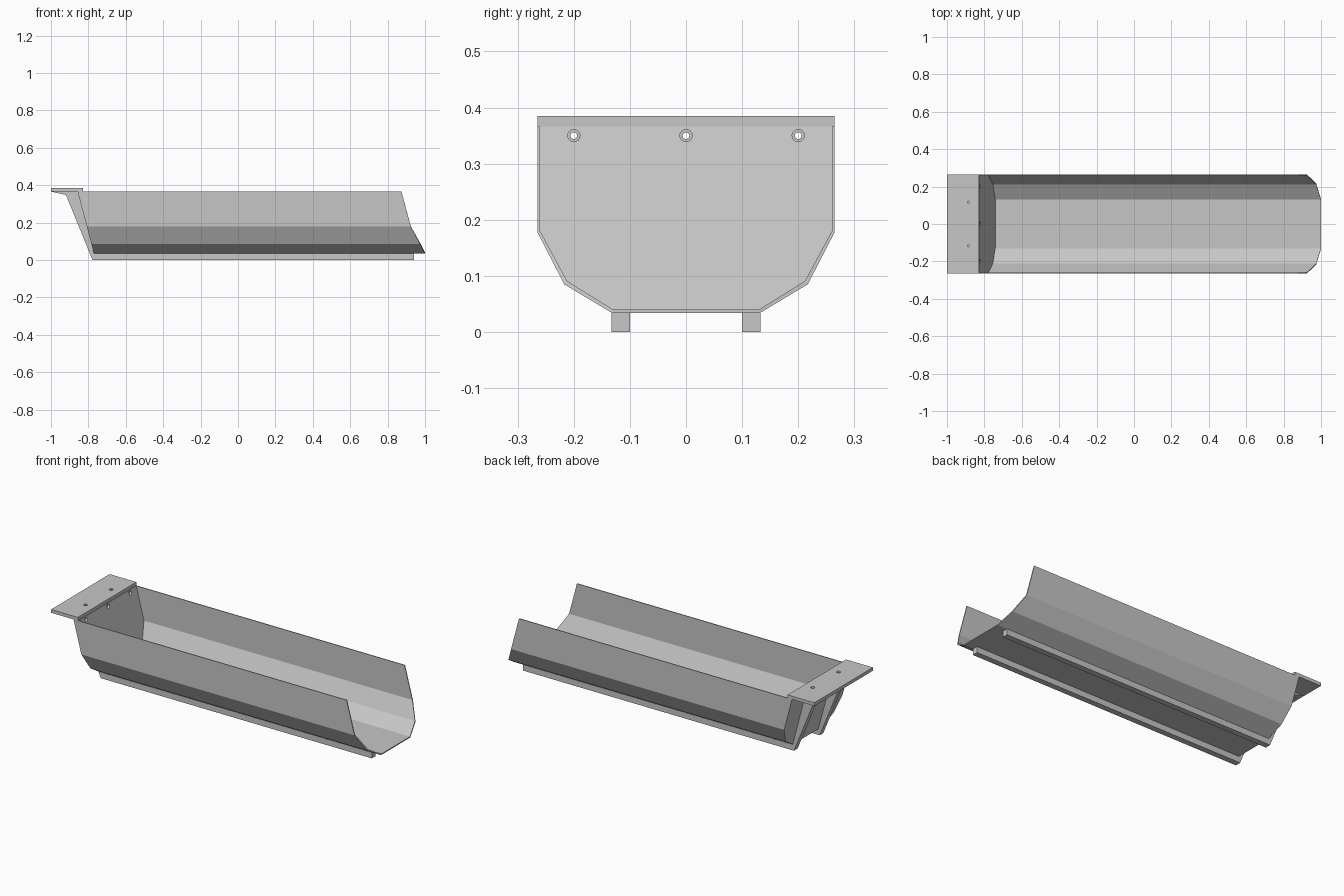
import bpy
import bmesh

cube = bpy.data.objects.get("Cube")
if cube:
    bpy.data.objects.remove(cube, do_unlink=True)

steel = bpy.data.materials.new("light grey steel")
steel.use_nodes = True
grey = (0.57, 0.57, 0.57, 1)
steel.diffuse_color = grey
steel.node_tree.nodes["Principled BSDF"].inputs["Base Color"].default_value = grey

RIM = 0.366


def prism(name, ring_a, ring_b):
    """Solid between two matching rings of points."""
    bm = bmesh.new()
    a = [bm.verts.new(p) for p in ring_a]
    b = [bm.verts.new(p) for p in ring_b]
    n = len(a)
    bm.faces.new(a)
    bm.faces.new(b[::-1])
    for i in range(n):
        j = (i + 1) % n
        bm.faces.new((a[j], a[i], b[i], b[j]))
    bmesh.ops.recalc_face_normals(bm, faces=bm.faces)
    mesh = bpy.data.meshes.new(name)
    bm.to_mesh(mesh)
    bm.free()
    mesh.materials.append(steel)
    obj = bpy.data.objects.new(name, mesh)
    bpy.context.collection.objects.link(obj)
    return obj


def side_prism(name, profile, y0, y1):
    """Extrude an (x, z) profile from y0 to y1."""
    return prism(name, [(x, y0, z) for x, z in profile],
                 [(x, y1, z) for x, z in profile])


def drill(obj, radius, depth, location, rotation):
    """Cut one round hole."""
    bpy.ops.mesh.primitive_cylinder_add(vertices=16, radius=radius, depth=depth,
                                        location=location, rotation=rotation)
    cutter = bpy.context.object
    cutter.hide_render = True
    mod = obj.modifiers.new("hole", "BOOLEAN")
    mod.operation = "DIFFERENCE"
    mod.solver = "EXACT"
    mod.object = cutter
    bpy.context.view_layer.objects.active = obj
    bpy.ops.object.modifier_apply(modifier=mod.name)
    bpy.data.objects.remove(cutter, do_unlink=True)


def mirrored(half):
    return half + [(-y, z) for y, z in reversed(half)]


def slant(z, offset):
    """X of the sloping headboard plane at a height."""
    return offset - 0.264 * z


OUTER, INNER = -0.761, -0.731

# Open trough: outer skin down one side and up the other, then back inside
outside = mirrored([(0.265, RIM), (0.265, 0.178), (0.217, 0.085), (0.132, 0.034)])
inside = mirrored([(0.260, RIM), (0.260, 0.180), (0.212, 0.091), (0.130, 0.040)])
mouth = [0.874, 0.924, 0.974, 1.0]
mouth += mouth[::-1]

bm = bmesh.new()
rows = []
for (yo, zo), (yi, zi), x in zip(outside, inside, mouth):
    rows.append([bm.verts.new(p) for p in (
        (slant(zo, OUTER), yo, zo), (x, yo, zo),
        (x, yi, zi), (slant(zi, OUTER), yi, zi))])
for r, s in zip(rows, rows[1:]):
    for i in range(4):
        j = (i + 1) % 4
        bm.faces.new((r[i], r[j], s[j], s[i]))
bm.faces.new(rows[0])
bm.faces.new(rows[-1][::-1])
bmesh.ops.recalc_face_normals(bm, faces=bm.faces)
mesh = bpy.data.meshes.new("trough")
bm.to_mesh(mesh)
bm.free()
mesh.materials.append(steel)
bpy.context.collection.objects.link(bpy.data.objects.new("trough", mesh))

# Sloping headboard with three countersunk holes
headboard = prism("headboard",
                  [(slant(z, OUTER), y, z) for y, z in inside],
                  [(slant(z, INNER), y, z) for y, z in inside])
for y in (-0.2, 0, 0.2):
    z = 0.35
    x = slant(z, INNER)
    drill(headboard, 0.006, 0.2, (x, y, z), (0, 1.5708, 0))
    drill(headboard, 0.011, 0.02, (x, y, z), (0, 1.5708, 0))

# Flat cap plate over the headboard, with two bolt holes
cap = side_prism("cap_plate", [(-1, 0.385), (-0.83, 0.385), (-0.83, RIM), (-1, RIM)],
                 -0.265, 0.265)
for y in (-0.116, 0.116):
    drill(cap, 0.006, 0.1, (-0.885, y, 0.385), (0, 0, 0))
    drill(cap, 0.011, 0.014, (-0.885, y, 0.385), (0, 0, 0))

# Rails below the floor and tapered struts carrying the cap
strut = [(-1, RIM), (-0.92, 0.348), (-0.778, 0), (-0.768, 0),
         (slant(0.034, OUTER), 0.034), (slant(RIM, OUTER), RIM)]
rail = [(-0.77, 0), (0.942, 0), (0.942, 0.034), (-0.77, 0.034)]
for side, sign in (("left", 1), ("right", -1)):
    label = "back" if sign > 0 else "front"
    side_prism(label + "_rail", rail, sign * 0.1, sign * 0.133)
    side_prism(label + "_strut", strut, sign * 0.1, sign * 0.133)
